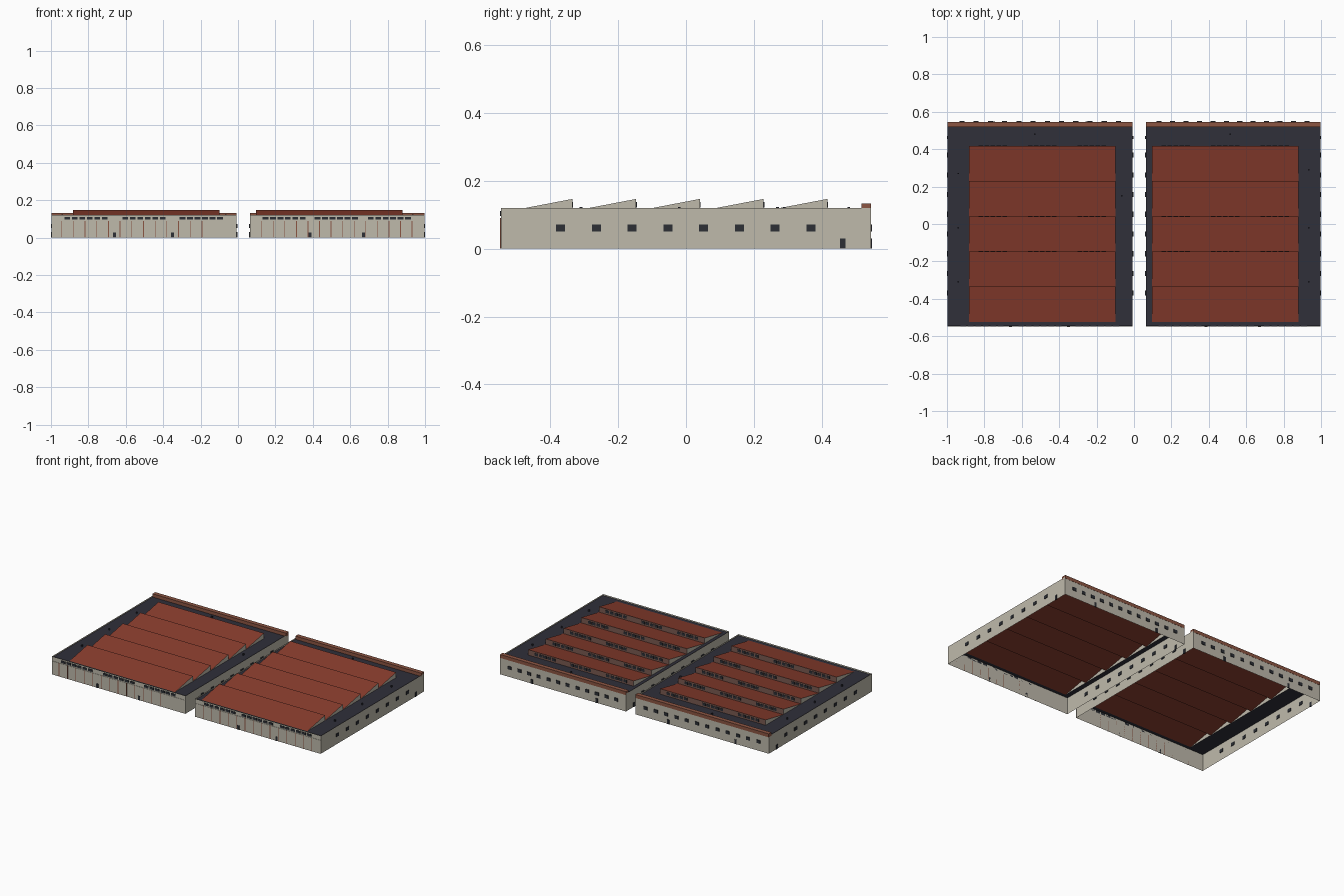
import bpy, bmesh

if "Cube" in bpy.data.objects:
    bpy.data.objects.remove(bpy.data.objects["Cube"])

def mat(name, r, g, b):
    m = bpy.data.materials.new(name)
    m.diffuse_color = (r, g, b, 1)
    m.use_nodes = True
    m.node_tree.nodes["Principled BSDF"].inputs["Base Color"].default_value = m.diffuse_color
    return m

WALL = mat("beige wall", 0.52, 0.49, 0.41)
RED = mat("red roof", 0.25, 0.046, 0.027)
DARK = mat("dark flat roof", 0.029, 0.029, 0.042)
BROWN = mat("brown brick", 0.26, 0.09, 0.055)
STRIP = mat("clerestory brown", 0.19, 0.10, 0.08)
GLASS = mat("dark glass", 0.025, 0.028, 0.036)

def finish(bm, name, material):
    me = bpy.data.meshes.new(name)
    bm.to_mesh(me)
    bm.free()
    me.materials.append(material)
    ob = bpy.data.objects.new(name, me)
    bpy.context.collection.objects.link(ob)
    return ob

def quads(name, polys, material):
    bm = bmesh.new()
    for p in polys:
        bm.faces.new([bm.verts.new(v) for v in p])
    return finish(bm, name, material)

def boxes(name, items, material):
    # each item: x0, x1, y0, y1, z0, z1
    bm = bmesh.new()
    for x0, x1, y0, y1, z0, z1 in items:
        vs = bmesh.ops.create_cube(bm, size=1)["verts"]
        for v in vs:
            v.co.x = x1 if v.co.x > 0 else x0
            v.co.y = y1 if v.co.y > 0 else y0
            v.co.z = z1 if v.co.z > 0 else z0
    return finish(bm, name, material)

Y = 0.5455          # half depth
H, ROOF = 0.12, 0.111
PITCH, FIRST = 0.188, -0.523
PEAK = 0.147

def building(tag, x0, x1, tx0, tx1, groups, seams, doors, back_doors, vents):
    # open shell of four walls
    c = [(x0, -Y), (x1, -Y), (x1, Y), (x0, Y)]
    quads(tag + "_walls", [[(*c[i], 0), (*c[(i+1) % 4], 0), (*c[(i+1) % 4], H), (*c[i], H)]
                           for i in range(4)], WALL)
    # flat roof frame around the sawtooth opening
    ty0, ty1 = FIRST, FIRST + 5 * PITCH
    o = c
    n = [(tx0, ty0), (tx1, ty0), (tx1, ty1), (tx0, ty1)]
    quads(tag + "_flat_roof", [[(*o[i], ROOF), (*o[(i+1) % 4], ROOF),
                                (*n[(i+1) % 4], ROOF), (*n[i], ROOF)] for i in range(4)], DARK)
    # sawtooth roofs: slopes, triangular ends, upright rear faces
    slopes, ends, rears, panes = [], [], [], []
    for k in range(5):
        a = FIRST + k * PITCH
        b = a + PITCH
        slopes.append([(tx0, a, ROOF), (tx1, a, ROOF), (tx1, b, PEAK), (tx0, b, PEAK)])
        ends.append([(tx1, a, ROOF), (tx1, b, ROOF), (tx1, b, PEAK)])
        ends.append([(tx0, b, ROOF), (tx0, a, ROOF), (tx0, b, PEAK)])
        rears.append([(tx1, b, ROOF), (tx0, b, ROOF), (tx0, b, PEAK), (tx1, b, PEAK)])
        for g in range(3):
            s = tx0 + 0.05 + g * 0.265
            for i in range(5):
                x = s + i * 0.032
                panes.append((x, x + 0.025, b - 0.001, b + 0.002, 0.121, 0.138))
    quads(tag + "_sawtooth_slopes", slopes, RED)
    quads(tag + "_sawtooth_ends", ends, WALL)
    quads(tag + "_sawtooth_rears", rears, STRIP)
    boxes(tag + "_clerestory_windows", panes, GLASS)
    # brick ledge along the rear
    boxes(tag + "_rear_ledge", [(x0, x1, 0.518, Y + 0.001, 0.11, 0.133)], BROWN)
    # front cladding, its seams and high window bands
    quads(tag + "_front_cladding", [
        [(x0, -Y - .002, 0), (x1, -Y - .002, 0), (x1, -Y - .002, 0.09), (x0, -Y - .002, 0.09)],
        [(x0, -Y - .002, 0.09), (x1, -Y - .002, 0.09), (x1, -Y, 0.09), (x0, -Y, 0.09)]], WALL)
    boxes(tag + "_front_seams", [(x - .002, x + .002, -Y - .003, -Y, 0, 0.09) for x in seams], BROWN)
    boxes(tag + "_front_windows", [(g + i * 0.04, g + i * 0.04 + 0.031, -Y - .003, -Y, 0.096, 0.111)
                                   for g in groups for i in range(6)], GLASS)
    # side and rear windows
    win = []
    for x in (x0, x1):
        for i in range(8):
            y = -0.37 + i * 0.1055
            win.append((x - .004, x + .004, y - .0135, y + .0135, 0.051, 0.072))
    step = (x1 - x0) / 13
    for i in range(12):
        x = x0 + step * (i + 1)
        win.append((x - .0135, x + .0135, Y - .003, Y + .004, 0.051, 0.072))
    boxes(tag + "_windows", win, GLASS)
    # doors
    d = [(x - .008, x + .008, -Y - .004, -Y, 0, 0.028) for x in doors]
    d += [(x - .008, x + .008, Y - .002, Y + .003, 0, 0.03) for x in back_doors]
    d += [(x - .003, x + .003, 0.454, 0.47, 0, 0.03) for x in (x0, x1)]
    boxes(tag + "_doors", d, GLASS)
    # small roof vents
    boxes(tag + "_vents", [(x - .004, x + .004, y - .004, y + .004, ROOF, 0.123)
                           for x, y in vents], DARK)

building("left_hall", -0.996, -0.007, -0.882, -0.10, (-0.928, -0.618, -0.312),
         [-0.943 + 0.0625 * i for i in range(13)], (-0.66, -0.35), (-0.75, -0.25),
         [(-0.53, 0.48), (-0.94, 0.27), (-0.94, -0.02), (-0.94, -0.31), (-0.065, 0.15)])
building("right_hall", 0.063, 0.996, 0.096, 0.88, (0.131, 0.41, 0.694),
         [0.127 + 0.0618 * i for i in range(14)], (0.385, 0.67), (0.28, 0.76),
         [(0.515, 0.48), (0.935, 0.29), (0.935, -0.02), (0.935, -0.31)])
